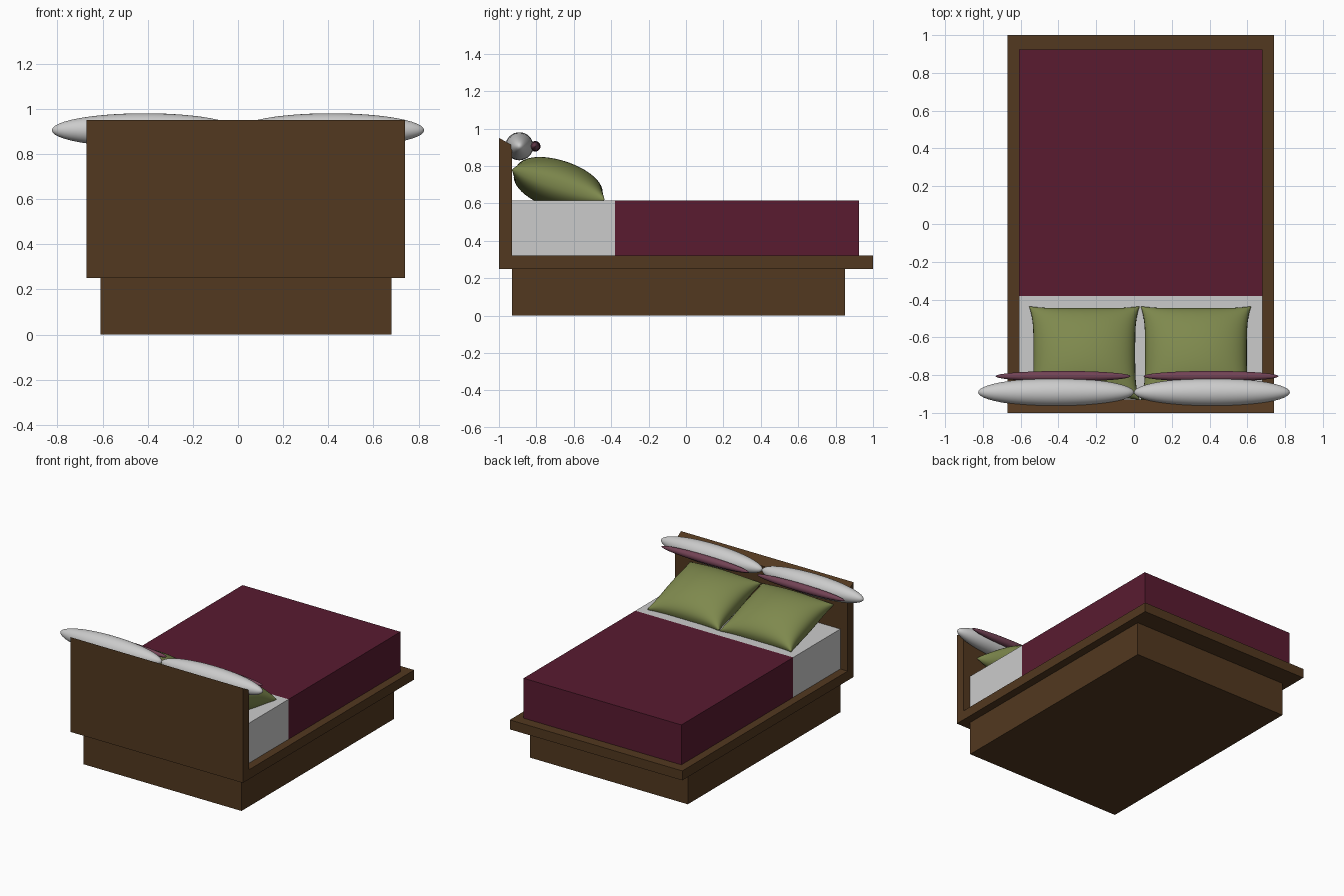
import bpy, bmesh, math
from mathutils import Matrix, Vector

if "Cube" in bpy.data.objects:
    bpy.data.objects.remove(bpy.data.objects["Cube"])


def material(name, rgb):
    m = bpy.data.materials.new(name)
    m.diffuse_color = (*rgb, 1)
    m.use_nodes = True
    m.node_tree.nodes["Principled BSDF"].inputs["Base Color"].default_value = m.diffuse_color
    return m


WOOD = material("wood", (0.085, 0.04, 0.014))
RED = material("burgundy", (0.1, 0.011, 0.03))
GREEN = material("olive", (0.21, 0.25, 0.075))
MAUVE = material("mauve", (0.17, 0.055, 0.09))


def finish(name, bm, mat=None, smooth=False):
    bmesh.ops.recalc_face_normals(bm, faces=bm.faces)
    mesh = bpy.data.meshes.new(name)
    bm.to_mesh(mesh)
    bm.free()
    ob = bpy.data.objects.new(name, mesh)
    bpy.context.collection.objects.link(ob)
    if mat:
        mesh.materials.append(mat)
    if smooth:
        mesh.shade_smooth()
    return ob


def prism(name, x0, x1, profile, mat=None):
    """Extrude a (y, z) profile from x0 to x1."""
    bm = bmesh.new()
    face = bm.faces.new([bm.verts.new((x0, y, z)) for y, z in profile])
    ext = bmesh.ops.extrude_face_region(bm, geom=[face])
    verts = [g for g in ext["geom"] if isinstance(g, bmesh.types.BMVert)]
    bmesh.ops.translate(bm, verts=verts, vec=(x1 - x0, 0, 0))
    return finish(name, bm, mat)


def box(name, x, y, z, mat=None):
    return prism(name, *x, [(y[0], z[0]), (y[1], z[0]), (y[1], z[1]), (y[0], z[1])], mat)


def ellipsoid(name, centre, radii, mat=None):
    bm = bmesh.new()
    bmesh.ops.create_uvsphere(bm, u_segments=32, v_segments=24, radius=1)
    xf = (Matrix.Translation(centre) @ Matrix.Diagonal((*radii, 1))
          @ Matrix.Rotation(math.pi / 2, 4, 'Y'))
    bmesh.ops.transform(bm, matrix=xf, verts=bm.verts)
    return finish(name, bm, mat, True)


def cushion(name, centre, half_x, half_y, half_t, tilt, mat, n=28):
    """Two puffed sheets meeting at a seam with pulled-out corners."""
    bm = bmesh.new()
    for side in (1, -1):
        rows = []
        for j in range(n + 1):
            v = -math.cos(math.pi * j / n)
            row = []
            for i in range(n + 1):
                u = -math.cos(math.pi * i / n)
                puff = max(0, (1 - u * u) * (1 - v * v)) ** 0.42
                x = half_x * u * (1 - 0.08 * (1 - v ** 4))
                y = half_y * v * (1 - 0.06 * (1 - u ** 4))
                row.append(bm.verts.new((x, y, side * half_t * puff)))
            rows.append(row)
        for j in range(n):
            for i in range(n):
                bm.faces.new((rows[j][i], rows[j][i + 1], rows[j + 1][i + 1], rows[j + 1][i]))
    bmesh.ops.remove_doubles(bm, verts=bm.verts, dist=1e-5)
    xf = Matrix.Translation(centre) @ Matrix.Rotation(tilt, 4, 'X')
    bmesh.ops.transform(bm, matrix=xf, verts=bm.verts)
    return finish(name, bm, mat, True)


# Wooden frame
box("base", (-0.61, 0.68), (-0.93, 0.85), (0, 0.25), WOOD)
box("platform", (-0.67, 0.74), (-1, 1), (0.25, 0.32), WOOD)
prism("headboard", -0.67, 0.74,
      [(-1, 0.32), (-0.93, 0.32), (-0.93, 0.91), (-1, 0.95)], WOOD)

# Bedding
box("mattress", (-0.61, 0.68), (-0.93, -0.38), (0.32, 0.615))
box("blanket", (-0.61, 0.68), (-0.38, 0.925), (0.32, 0.615), RED)

# Pillows, left and right
for side, x_green, x_white, x_mauve in (("left", -0.263, -0.4125, -0.375),
                                        ("right", 0.328, 0.4125, 0.408)):
    cushion(f"{side}_cushion", Vector((x_green, -0.683, 0.70)),
            0.293, 0.26, 0.13, math.radians(-18), GREEN)
    ellipsoid(f"{side}_bolster", Vector((x_white, -0.891, 0.905)), (0.4125, 0.075, 0.075))
    ellipsoid(f"{side}_trim_roll", Vector((x_mauve, -0.806, 0.905)), (0.357, 0.028, 0.028), MAUVE)
